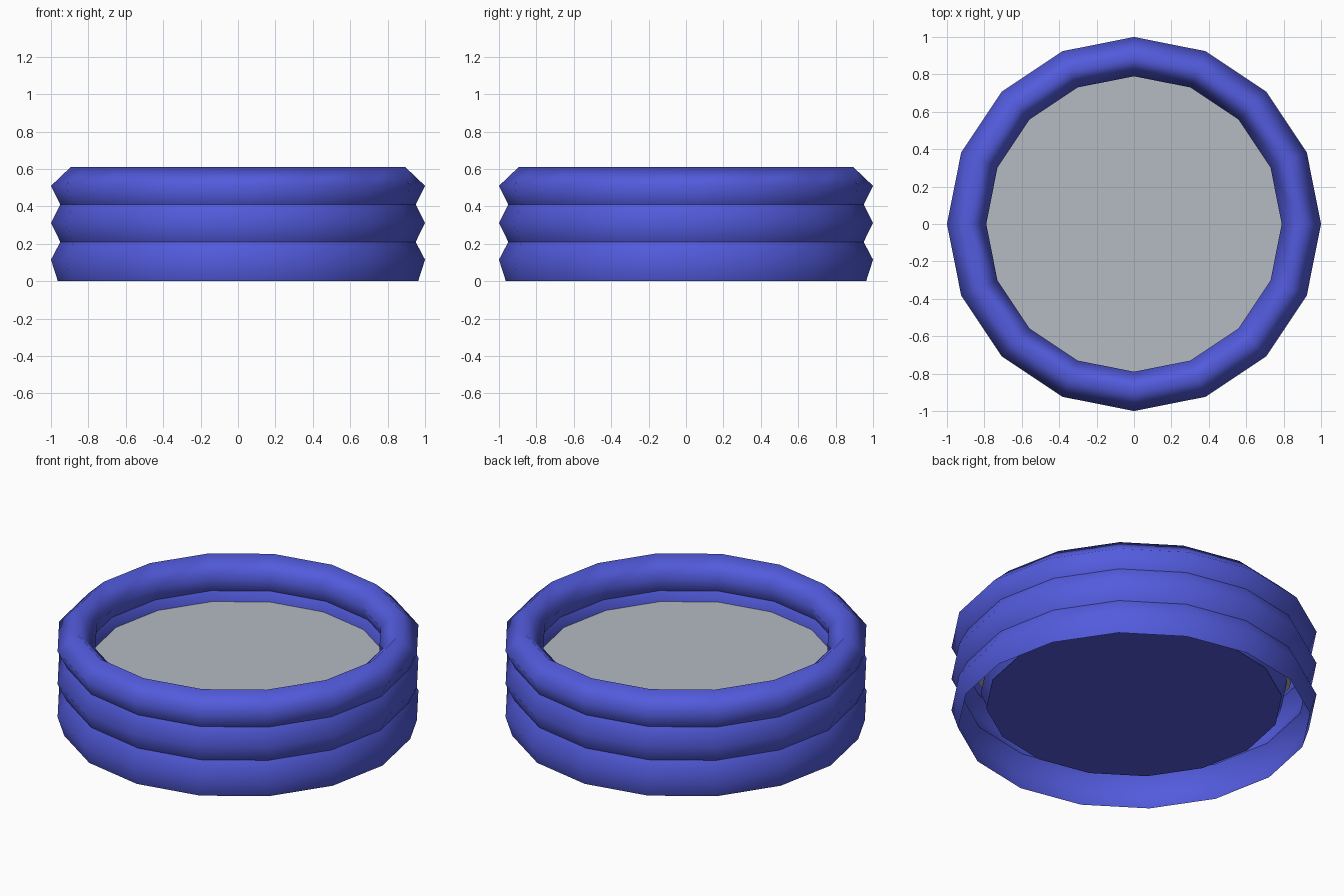
import bpy, math

if "Cube" in bpy.data.objects:
    bpy.data.objects.remove(bpy.data.objects["Cube"])

SIDES = 16

def material(name, rgb):
    m = bpy.data.materials.new(name)
    m.diffuse_color = (*rgb, 1)
    m.use_nodes = True
    m.node_tree.nodes["Principled BSDF"].inputs["Base Color"].default_value = m.diffuse_color
    return m

blue = material("blue vinyl", (0.085, 0.105, 0.72))
grey = material("pale grey water", (0.46, 0.49, 0.54))

def add_object(name, verts, faces, mat, smooth):
    me = bpy.data.meshes.new(name)
    me.from_pydata(verts, [], faces)
    me.materials.append(mat)
    for p in me.polygons:
        p.use_smooth = smooth
    ob = bpy.data.objects.new(name, me)
    bpy.context.collection.objects.link(ob)
    return ob

def circle(r, z):
    return [(r * math.cos(2 * math.pi * i / SIDES),
             r * math.sin(2 * math.pi * i / SIDES), z) for i in range(SIDES)]

def lathe(name, profile):
    # profile runs upward on the outside and downward on the inside
    verts = [v for r, z in profile for v in circle(r, z)]
    faces = []
    for k in range(len(profile) - 1):
        for i in range(SIDES):
            j = (i + 1) % SIDES
            a, b = k * SIDES, (k + 1) * SIDES
            faces.append((a + i, a + j, b + j, b + i))
    return add_object(name, verts, faces, blue, True)

def disc(name, r, z, mat):
    return add_object(name, circle(r, z), [tuple(range(SIDES))], mat, False)

# top inflated ring, open only at the seam below
lathe("top_ring", [(0.95, 0.41), (1.0, 0.51), (0.895, 0.61), (0.79, 0.51), (0.84, 0.41)])

# lower rings: separate outer and inner walls
lathe("middle_ring_outer", [(0.95, 0.21), (1.0, 0.312), (0.95, 0.41)])
lathe("middle_ring_inner", [(0.84, 0.41), (0.79, 0.312), (0.84, 0.21)])
lathe("bottom_ring_outer", [(0.963, 0.0), (1.0, 0.115), (0.95, 0.21)])
lathe("bottom_ring_inner", [(0.84, 0.21), (0.80, 0.115)])

# pool floor and water surface
disc("pool_floor", 0.81, 0.115, blue)
disc("water_surface", 0.89, 0.357, grey)
